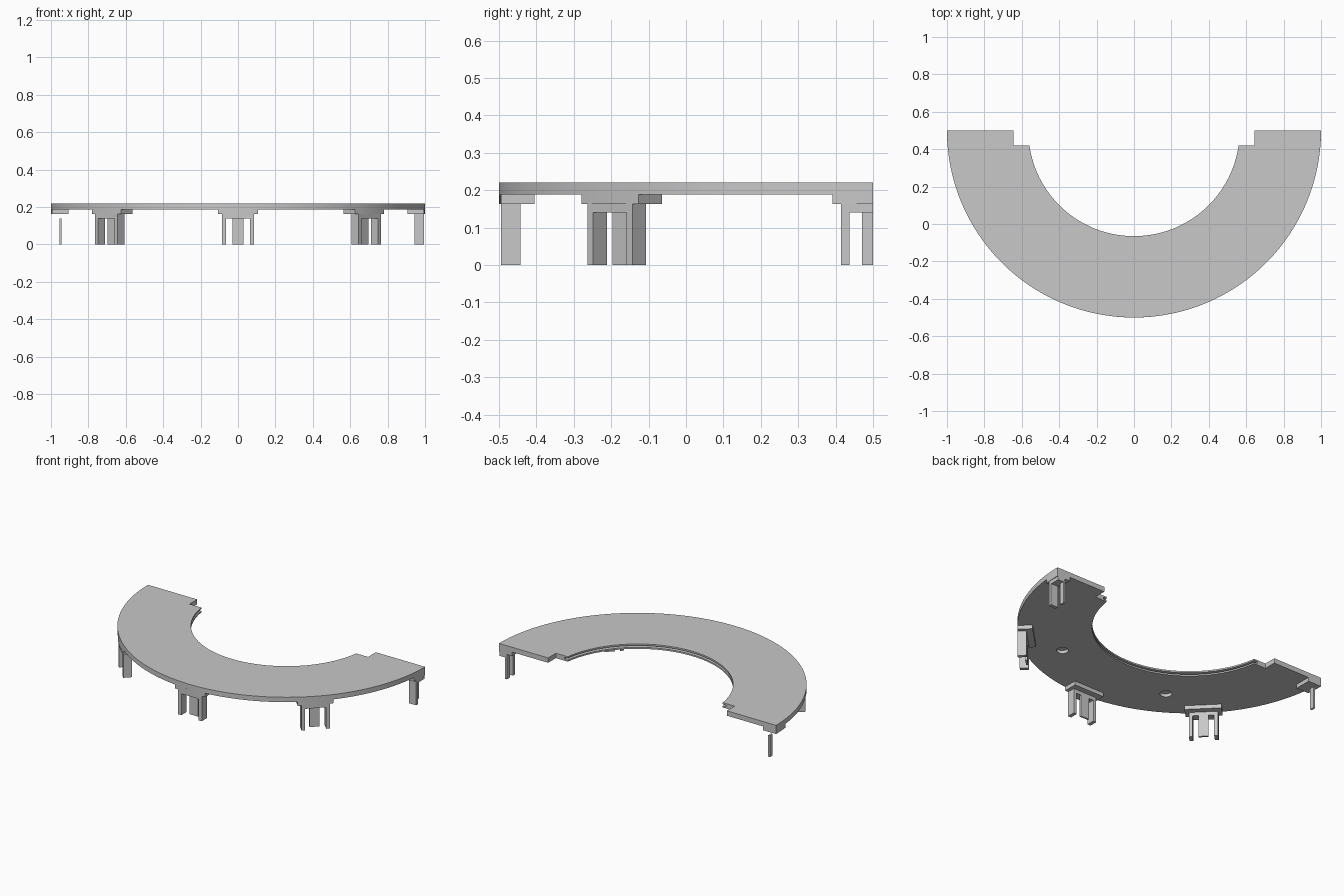
import bpy, bmesh, math
from mathutils import Vector

old = bpy.data.objects.get("Cube")
if old:
    bpy.data.objects.remove(old, do_unlink=True)

CENTRE = Vector((0, 0.5))
TOP, UNDER = 0.22, 0.188
INNER = 0.565

grey = bpy.data.materials.new("plain grey")
grey.use_nodes = True
grey.diffuse_color = (0.58, 0.58, 0.58, 1)
grey.node_tree.nodes["Principled BSDF"].inputs["Base Color"].default_value = grey.diffuse_color


def prism(name, outline, low, high):
    """Extrude a flat outline between two heights."""
    bm = bmesh.new()
    face = bm.faces.new([bm.verts.new((x, y, low)) for x, y in outline])
    moved = bmesh.ops.extrude_face_region(bm, geom=[face])["geom"]
    bmesh.ops.translate(bm, vec=(0, 0, high - low),
                        verts=[v for v in moved if isinstance(v, bmesh.types.BMVert)])
    bmesh.ops.recalc_face_normals(bm, faces=bm.faces[:])
    mesh = bpy.data.meshes.new(name)
    bm.to_mesh(mesh)
    bm.free()
    obj = bpy.data.objects.new(name, mesh)
    bpy.context.collection.objects.link(obj)
    mesh.materials.append(grey)
    return obj


def arc(radius, start, end, steps, centre=CENTRE):
    """Points on an arc, angles measured from the front towards +x."""
    angles = [start + (end - start) * i / steps for i in range(steps + 1)]
    return [(centre.x + radius * math.sin(a), centre.y - radius * math.cos(a)) for a in angles]


def cut(obj, cutter):
    bpy.context.view_layer.objects.active = obj
    mod = obj.modifiers.new("cut", 'BOOLEAN')
    mod.operation, mod.solver, mod.object = 'DIFFERENCE', 'EXACT', cutter
    bpy.ops.object.modifier_apply(modifier=mod.name)
    bpy.data.objects.remove(cutter, do_unlink=True)


# Half-ring slab with a square notch at each inner end
quarter = math.pi / 2
tip = math.acos(0.08 / INNER)
outline = arc(1, -quarter, quarter, 96)
outline += [(0.645, 0.5), (0.645, 0.42)]
outline += arc(INNER, tip, -tip, 80)
outline += [(-0.645, 0.42), (-0.645, 0.5)]
slab = prism("slab", outline, UNDER, TOP)

# Groove in the inner rim
cut(slab, prism("groove_cutter", arc(0.59, 0, 2 * math.pi * 127 / 128, 127), 0.198, 0.21))

# Round pockets in the underside
for x, y in arc(0.785, -math.pi / 6, math.pi / 6, 1):
    circle = arc(0.035, 0, 2 * math.pi * 31 / 32, 31, Vector((x, y)))
    cut(slab, prism("pocket_cutter", circle, UNDER - 0.02, UNDER + 0.02))

bpy.ops.object.select_all(action='DESELECT')
slab.select_set(True)
bpy.context.view_layer.objects.active = slab
bpy.ops.object.shade_smooth_by_angle(angle=math.radians(30))


def clip(group, angle, t_min, t_max, with_block=True):
    """Mounting clip under the rim, kept only between t_min and t_max along the rim."""
    out = Vector((math.sin(angle), -math.cos(angle)))
    along = Vector((math.cos(angle), math.sin(angle)))

    def place(points):
        return [CENTRE + along * t + out * r for t, r in points]

    def box(name, t0, t1, r0, r1, low, high):
        t0, t1 = max(t0, t_min), min(t1, t_max)
        if t1 - t0 > 0.001:
            prism(group + "_" + name, place([(t0, r0), (t1, r0), (t1, r1), (t0, r1)]), low, high)

    # Head whose outer face follows the rim
    steps = [t_max + (t_min - t_max) * i / 8 for i in range(9)]
    rim = [(t, math.sqrt(1 - t * t)) for t in steps]
    prism(group + "_head", place([(t_min, 0.905), (t_max, 0.905)] + rim), 0.163, UNDER)
    box("centre_leg", -0.03, 0.03, 0.943, 0.955, 0, 0.14)
    if with_block:
        box("block", -0.085, 0.085, 0.943, 0.995, 0.14, 0.163)
        box("side_leg_a", -0.085, -0.063, 0.943, 0.995, 0, 0.14)
        box("side_leg_b", 0.063, 0.085, 0.943, 0.995, 0, 0.14)


# Three whole clips, and a half clip at each end
for group, angle in (("right_clip", -quarter / 2), ("front_clip", 0), ("left_clip", quarter / 2)):
    clip(group, angle, -0.108, 0.108)
clip("left_end_clip", quarter, -0.108, 0)
clip("right_end_clip", -quarter, 0, 0.108, with_block=False)
